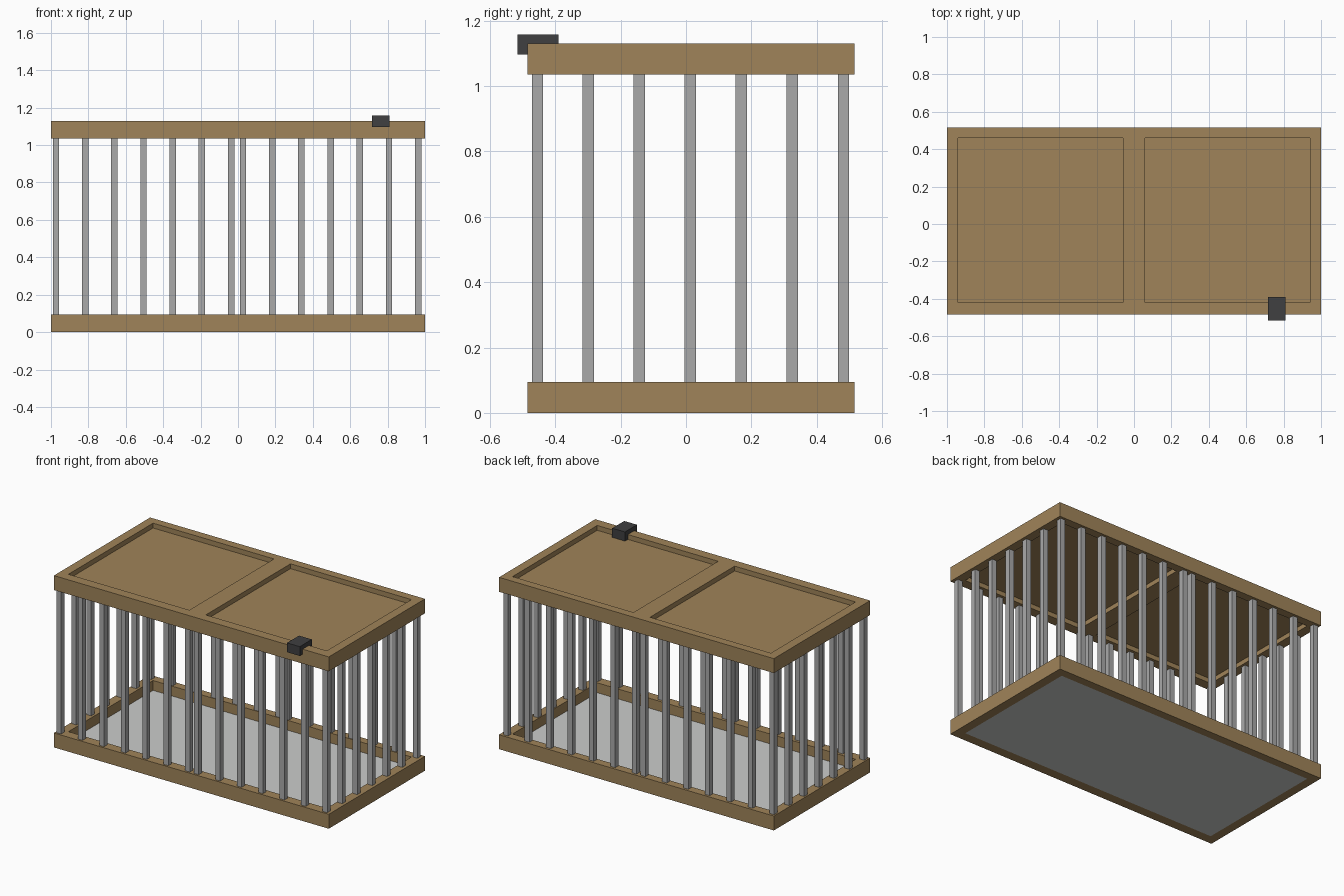
import bpy
import bmesh

cube = bpy.data.objects.get("Cube")
if cube:
    bpy.data.objects.remove(cube, do_unlink=True)


def material(name, rgb):
    m = bpy.data.materials.new(name)
    m.use_nodes = True
    colour = (*rgb, 1.0)
    m.diffuse_color = colour
    bsdf = next(n for n in m.node_tree.nodes if n.type == 'BSDF_PRINCIPLED')
    bsdf.inputs["Base Color"].default_value = colour
    return m


WOOD = material("wood", (0.35, 0.23, 0.10))
STEEL = material("bar_steel", (0.40, 0.40, 0.40))
FLOOR = material("floor_grey", (0.60, 0.61, 0.60))
DARK = material("dark_metal", (0.05, 0.05, 0.052))


def boxes(name, mat, extents):
    """One object from boxes given as (x0, x1, y0, y1, z0, z1)."""
    bm = bmesh.new()
    for x0, x1, y0, y1, z0, z1 in extents:
        verts = bmesh.ops.create_cube(bm, size=1)["verts"]
        for v in verts:
            v.co.x = x1 if v.co.x > 0 else x0
            v.co.y = y1 if v.co.y > 0 else y0
            v.co.z = z1 if v.co.z > 0 else z0
    mesh = bpy.data.meshes.new(name)
    bm.to_mesh(mesh)
    bm.free()
    mesh.materials.append(mat)
    ob = bpy.data.objects.new(name, mesh)
    bpy.context.collection.objects.link(ob)
    return ob


# Main sizes
Y0, Y1 = -0.485, 0.515          # outer faces of the frames
IX, IY0, IY1 = 0.94, -0.42, 0.46  # inner faces of the frames
BASE_TOP, LID_BOTTOM, LID_TOP = 0.095, 1.035, 1.13


def frame(z0, z1):
    return [(-1, 1, Y0, IY0, z0, z1), (-1, 1, IY1, Y1, z0, z1),
            (-1, -IX, IY0, IY1, z0, z1), (IX, 1, IY0, IY1, z0, z1)]


# Base with an inset floor, flush underneath
boxes("base_frame", WOOD, frame(0, BASE_TOP))
boxes("floor_panel", FLOOR, [(-IX, IX, IY0, IY1, 0, 0.03)])

# Lid frame with a centre rail and two recessed panels
boxes("lid_frame", WOOD,
      frame(LID_BOTTOM, LID_TOP) + [(-0.06, 0.06, IY0, IY1, LID_BOTTOM, LID_TOP)])
for side, a, b in (("right", -IX, -0.06), ("left", 0.06, IX)):
    boxes(side + "_lid_panel", WOOD, [(a, b, IY0, IY1, 1.065, 1.098)])

# Square bars: two groups of seven along each long side, seven on each end
STEP, HALF = 0.156, 0.017
front_y, back_y = -0.455, 0.482
xs = [start + i * STEP for start in (-0.973, 0.027) for i in range(7)]
ys = [front_y + i * STEP for i in range(7)]


def bars(name, points):
    boxes(name, STEEL, [(x - HALF, x + HALF, y - HALF, y + HALF,
                         BASE_TOP, LID_BOTTOM) for x, y in points])


bars("front_bars", [(x, front_y) for x in xs])
bars("back_bars", [(x, back_y) for x in xs])
bars("right_bars", [(xs[0], y) for y in ys[1:-1]])
bars("left_bars", [(xs[-1], y) for y in ys[1:-1]])

# Latch on the front edge of the lid
boxes("latch", DARK, [(0.717, 0.81, -0.515, -0.39, 1.097, 1.158)])
